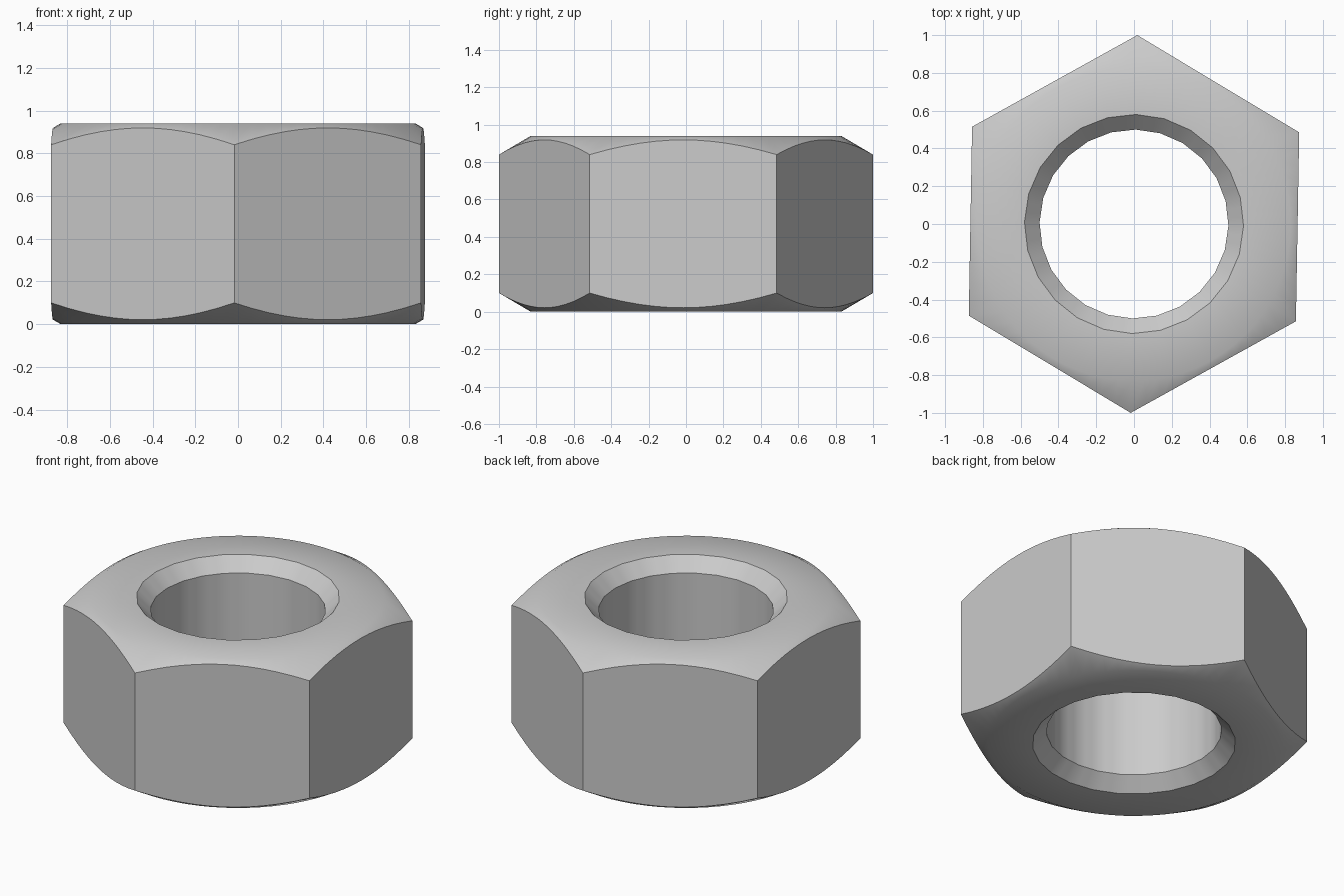
import bpy, bmesh
from math import pi, cos, sin, radians

cube = bpy.data.objects.get("Cube")
if cube:
    bpy.data.objects.remove(cube)

HEIGHT = 0.94
SEGMENTS = 72
TURN = radians(29)      # direction of the first hexagon corner
FLAT_R = 0.83           # where the flat ends and the outer chamfer begins
SLOPE = 0.588           # drop of the outer chamfer per unit of radius


def polygon_radius(corner, sides, a):
    """Distance to the rim of a regular polygon at angle a from a corner."""
    step = 2 * pi / sides
    return corner * cos(step / 2) / cos(a % step - step / 2)


def section(a):
    """Closed cross-section of the nut at angle a, as (radius, z) points."""
    bore = polygon_radius(0.5, 24, a)
    rim = polygon_radius(0.58, 24, a)
    side = polygon_radius(1.0, 6, a)
    drop = (side - FLAT_R) * SLOPE
    lower = [(bore, 0.08), (rim, 0), (FLAT_R, 0), (side, drop)]
    return lower + [(r, HEIGHT - z) for r, z in reversed(lower)]


# Steel
steel = bpy.data.materials.new("steel grey")
steel.use_nodes = True
colour = (0.6, 0.6, 0.6, 1)
steel.diffuse_color = colour
steel.node_tree.nodes["Principled BSDF"].inputs["Base Color"].default_value = colour

# Nut body: cross-sections swept around the axis
bm = bmesh.new()
loops = []
for i in range(SEGMENTS):
    a = 2 * pi * i / SEGMENTS + 1e-9
    c, s = cos(a + TURN), sin(a + TURN)
    loops.append([bm.verts.new((r * c, r * s, z)) for r, z in section(a)])
for i, here in enumerate(loops):
    there = loops[(i + 1) % SEGMENTS]
    for j in range(len(here)):
        k = (j + 1) % len(here)
        bm.faces.new((here[j], there[j], there[k], here[k]))
bmesh.ops.recalc_face_normals(bm, faces=bm.faces)

mesh = bpy.data.meshes.new("hex_nut")
bm.to_mesh(mesh)
bm.free()
mesh.materials.append(steel)
nut = bpy.data.objects.new("hex_nut", mesh)
bpy.context.collection.objects.link(nut)

# Smooth bore and chamfers, crisp hexagon edges
bpy.ops.object.select_all(action='DESELECT')
nut.select_set(True)
bpy.context.view_layer.objects.active = nut
bpy.ops.object.shade_smooth_by_angle(angle=radians(35))
